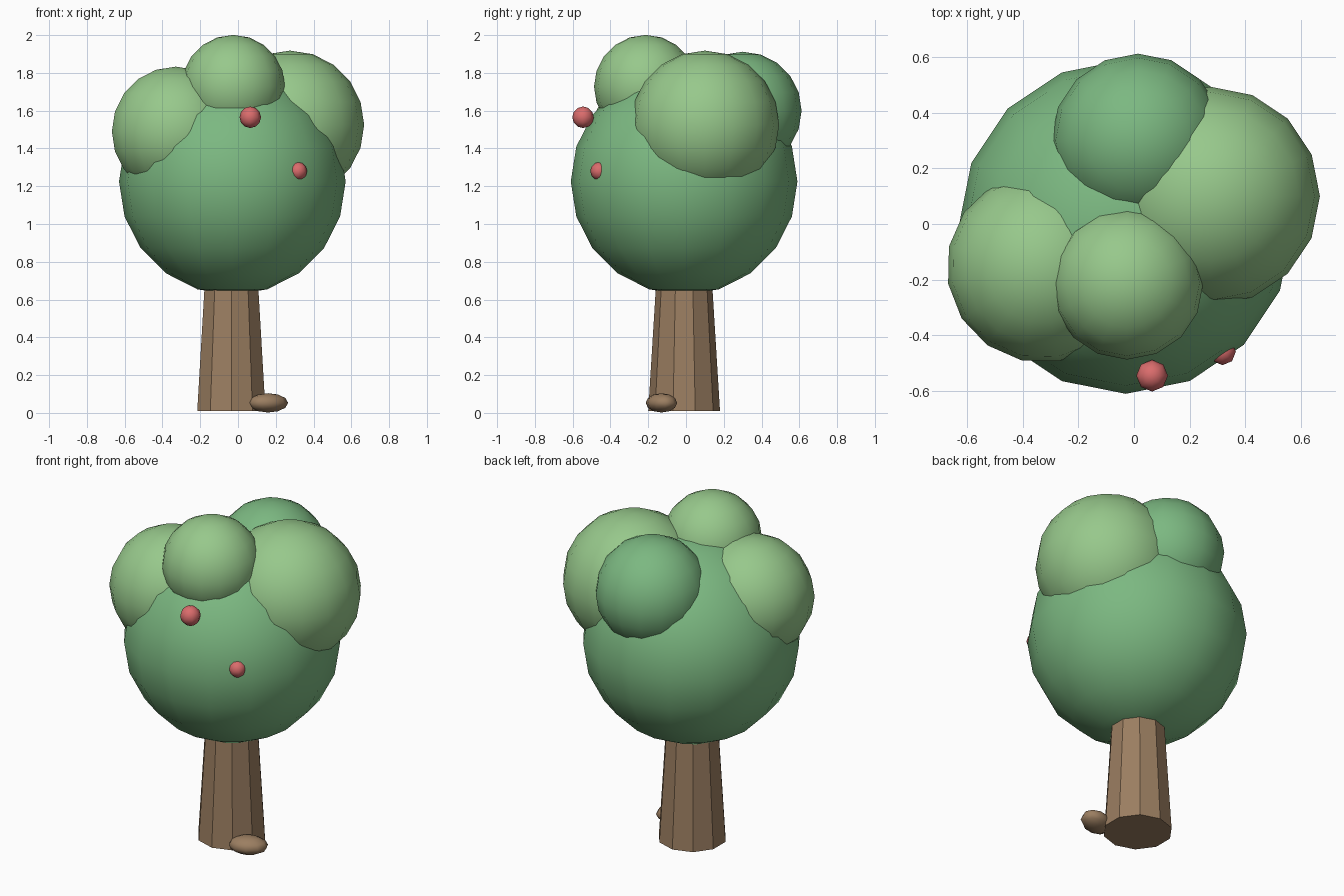
import bpy
import math

if "Cube" in bpy.data.objects:
    bpy.data.objects.remove(bpy.data.objects["Cube"])


def material(name, rgb):
    m = bpy.data.materials.new(name)
    m.diffuse_color = (*rgb, 1)
    m.use_nodes = True
    m.node_tree.nodes["Principled BSDF"].inputs["Base Color"].default_value = m.diffuse_color
    return m


leaf = material("leaf_green", (0.20, 0.48, 0.22))
leaf_light = material("light_leaf_green", (0.31, 0.58, 0.26))
bark = material("bark_brown", (0.33, 0.21, 0.12))
red = material("fruit_red", (0.70, 0.15, 0.15))


def ball(name, loc, radii, mat, segments=16, rings=10, turn=0):
    """Smooth low-poly sphere or ellipsoid."""
    bpy.ops.mesh.primitive_uv_sphere_add(segments=segments, ring_count=rings,
                                         radius=1, location=loc,
                                         rotation=(0, 0, math.radians(turn)))
    ob = bpy.context.object
    ob.name = name
    ob.scale = radii if isinstance(radii, tuple) else (radii,) * 3
    bpy.ops.object.transform_apply(location=False, rotation=False, scale=True)
    bpy.ops.object.shade_smooth()
    ob.data.materials.append(mat)
    return ob


# Ten-sided tapered trunk, running up into the crown
bpy.ops.mesh.primitive_cone_add(vertices=10, radius1=0.19, radius2=0.14, depth=0.81,
                                location=(-0.035, -0.01, 0.415))
trunk = bpy.context.object
trunk.name = "trunk"
trunk.data.materials.append(bark)

# Root knob at the foot of the trunk
ball("root", (0.16, -0.13, 0.053), (0.11, 0.077, 0.051), bark, 10, 6, 24)

# Crown: one large ball with four smaller leaf clumps
ball("crown", (-0.03, -0.01, 1.225), 0.6, leaf)
ball("leaf_clump_right", (0.275, 0.10, 1.525), 0.393, leaf_light)
ball("leaf_clump_left", (-0.33, -0.155, 1.49), 0.343, leaf_light, turn=10)
ball("leaf_clump_back", (0.015, 0.30, 1.6), 0.312, leaf)
ball("leaf_clump_top", (-0.025, -0.213, 1.727), 0.274, leaf_light)

# Fruit on the front of the crown
ball("fruit_upper", (0.065, -0.545, 1.565), 0.057, red, 8, 6)
ball("fruit_lower", (0.318, -0.459, 1.28), 0.048, red, 8, 6)
